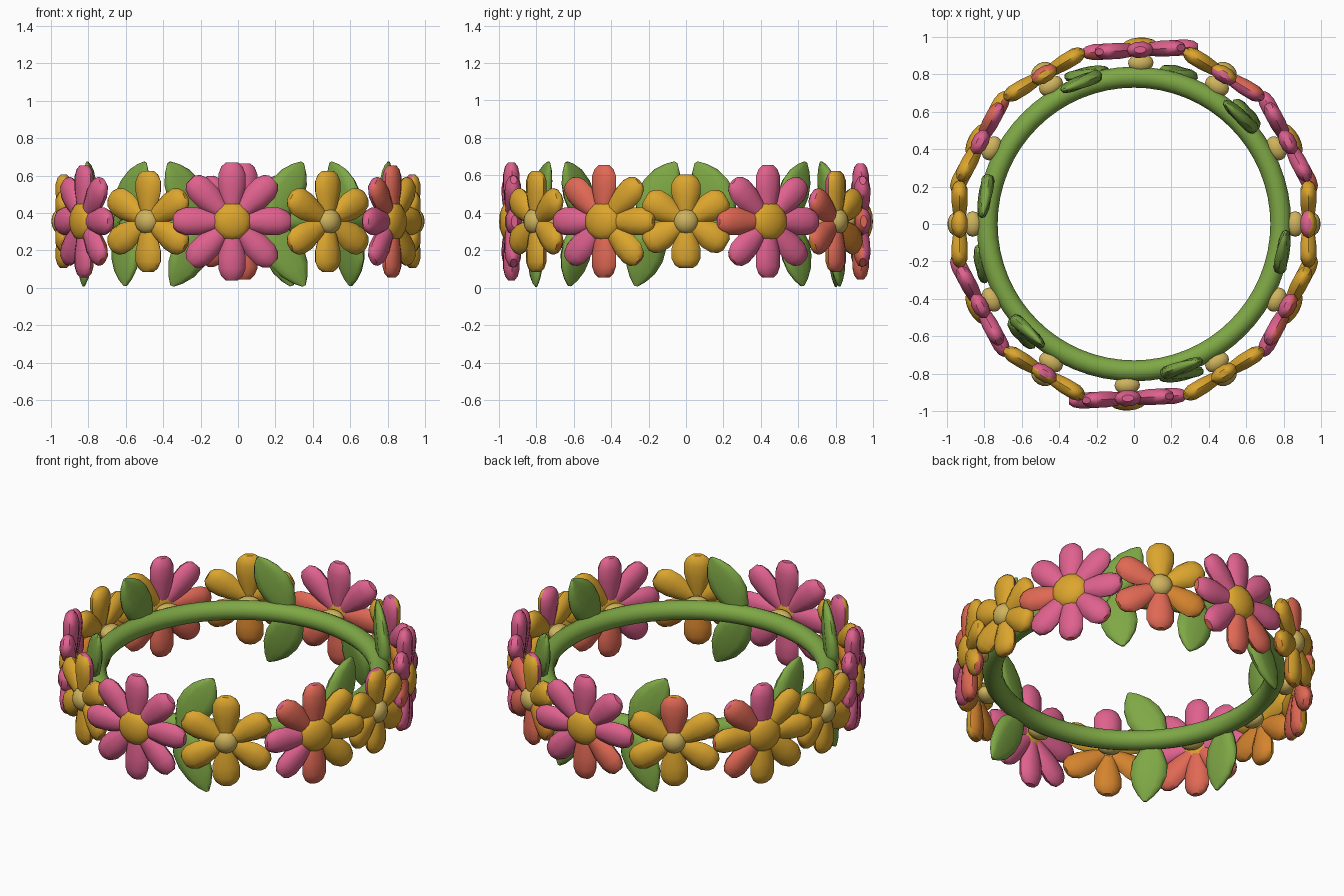
import bpy, bmesh
from math import pi, sin, cos, radians
from mathutils import Matrix, Vector

if "Cube" in bpy.data.objects:
    bpy.data.objects.remove(bpy.data.objects["Cube"], do_unlink=True)

COLOURS = {
    "leaf_green": (0.21, 0.39, 0.06),
    "petal_pink": (0.74, 0.12, 0.27),
    "petal_coral": (0.75, 0.14, 0.09),
    "petal_yellow": (0.72, 0.38, 0.027),
    "petal_orange": (0.66, 0.23, 0.027),
    "pale_yellow": (0.62, 0.45, 0.11),
}
MATS = {}
for name, rgb in COLOURS.items():
    m = bpy.data.materials.new(name)
    m.use_nodes = True
    m.diffuse_color = (*rgb, 1)
    m.node_tree.nodes["Principled BSDF"].inputs["Base Color"].default_value = (*rgb, 1)
    MATS[name] = m
SLOTS = list(COLOURS)
CODE = {"P": 1, "C": 2, "Y": 3, "O": 4}
MID_Z = 0.355


def frame(azimuth, radius, yaw=0):
    """Local x runs along the ring, y points up, z points outward."""
    a = radians(azimuth)
    basis = Matrix(((-sin(a), 0, cos(a)), (cos(a), 0, sin(a)), (0, 1, 0))).to_4x4()
    place = Matrix.Translation((radius * cos(a), radius * sin(a), MID_Z))
    return place @ basis @ Matrix.Rotation(radians(yaw), 4, "Y")


def loft(bm, stations, matrix, slot, sides=10, groove=0.0):
    """Skin elliptical sections (distance, half width, half thickness) along y."""
    rings = []
    for d, w, t in stations:
        ring = []
        for k in range(sides):
            u = 2 * pi * k / sides
            dip = groove * abs(sin(u)) ** 6
            ring.append(bm.verts.new(matrix @ Vector((w * cos(u), d, t * sin(u) * (1 - dip)))))
        rings.append(ring)
    faces = [bm.faces.new(rings[0]), bm.faces.new(rings[-1])]
    for lo, hi in zip(rings, rings[1:]):
        for k in range(sides):
            n = (k + 1) % sides
            faces.append(bm.faces.new((lo[k], lo[n], hi[n], hi[k])))
    bmesh.ops.recalc_face_normals(bm, faces=faces)
    for f in faces:
        f.material_index = slot
    return faces


def dome(bm, matrix, size, slot):
    """Squashed ball."""
    made = bmesh.ops.create_uvsphere(bm, u_segments=14, v_segments=8, radius=1,
                                     matrix=matrix @ Matrix.Diagonal((*size, 1)))
    for f in {f for v in made["verts"] for f in v.link_faces}:
        f.material_index = slot


def finish(bm, name, angle=45):
    mesh = bpy.data.meshes.new(name)
    bm.to_mesh(mesh)
    bm.free()
    for s in SLOTS:
        mesh.materials.append(MATS[s])
    ob = bpy.data.objects.new(name, mesh)
    bpy.context.collection.objects.link(ob)
    bpy.ops.object.select_all(action="DESELECT")
    ob.select_set(True)
    bpy.context.view_layer.objects.active = ob
    bpy.ops.object.shade_smooth_by_angle(angle=radians(angle))


# Round band
bpy.ops.mesh.primitive_torus_add(major_segments=64, minor_segments=14, major_radius=0.785,
                                 minor_radius=0.056, location=(0, 0, MID_Z))
band = bpy.context.object
band.name = "band"
band.data.materials.append(MATS["leaf_green"])
bpy.ops.object.shade_smooth_by_angle(angle=radians(60))

# Petal outline: share of flower radius, half width and half thickness
PETAL = [(0.1, 0.5, 0.65), (0.32, 0.74, 0.85), (0.58, 1, 1),
         (0.8, 1, 1), (0.93, 0.78, 0.78), (1, 0.45, 0.4)]

# Flowers: azimuth, radius, front and back petal colours clockwise from the top
FLOWERS = [
    (-92, 0.315, "PPPPPPPP", "PPPPPPPP"), (-59, 0.27, "YYYYYY", "YYOOOY"),
    (-28, 0.3, "CYYYCPPC", "PYYCCPPP"), (0, 0.25, "YYYYYY", "PYYOYY"),
    (28, 0.3, "PPPPPPCP", "PPPCCCPP"), (59, 0.27, "YYOCCC", "PYOOOP"),
    (88, 0.31, "PPPCCPPP", "PPCCCCCP"), (121, 0.27, "CYYYYY", "YYOOOY"),
    (152, 0.3, "PYYYYCYC", "PYYCCCCP"), (180, 0.25, "YYYYYY", "YYOOOY"),
    (208, 0.3, "PPPPPPPP", "PPPCCCPP"), (239, 0.27, "YYYYYY", "PYOOOY"),
]
for i, (az, radius, fronts, backs) in enumerate(FLOWERS):
    big = len(fronts) == 8
    place = frame(az, 0.932, 5 if abs(az) > 85 and abs(az) < 95 else 0)
    outward = place.to_3x3() @ Vector((0, 0, 1))
    bm = bmesh.new()
    half = 0.073 if big else 0.077
    shape = [(d * radius, w * half, t * 0.045) for d, w, t in PETAL]
    for k, (front, back) in enumerate(zip(fronts, backs)):
        turn = place @ Matrix.Rotation(-2 * pi * k / len(fronts), 4, "Z")
        for f in loft(bm, shape, turn, CODE[front]):
            if f.normal.dot(outward) < 0.25:
                f.material_index = CODE[back]
    # Flower centre
    core = 0.105 if big else 0.068
    dome(bm, place @ Matrix.Translation((0, 0, 0.014)), (core, core, 0.052),
         3 if big else 5)
    # Short stub joining flower and band
    dome(bm, place @ Matrix.Translation((0, 0, -0.07)), (0.07, 0.045, 0.05), 5)
    finish(bm, "flower_%02d" % (i + 1))

# Leaves swept along the band
LEAF = [(0, 0.3, 0.8), (0.15, 0.66, 1), (0.35, 0.98, 1), (0.55, 1, 0.95),
        (0.75, 0.8, 0.75), (0.9, 0.45, 0.5), (1, 0.1, 0.18)]


def leaf(name, azimuth, tip):
    start = Vector((-0.6 * tip[0], 0, 0))
    run = Vector(tip) - start
    along = run.normalized()
    across = along.cross(Vector((0, 0, 1))).normalized()
    axes = Matrix((across, along, across.cross(along))).transposed().to_4x4()
    matrix = frame(azimuth, 0.815) @ Matrix.Translation(start) @ axes
    bm = bmesh.new()
    loft(bm, [(d * run.length, w * 0.102, t * 0.046) for d, w, t in LEAF],
         matrix, 0, sides=12, groove=0.3)
    finish(bm, name, 60)


for i, az in enumerate((-73, -12, 44, 109, 168, 224)):
    leaf("upper_leaf_%d" % (i + 1), az, (0.115, 0.315, -0.015))
LOWER = [(-74, 0.12), (44, 0.03), (74, -0.05), (106, 0.12), (-136, 0.03), (-166, 0.06)]
for i, (az, sweep) in enumerate(LOWER):
    leaf("lower_leaf_%d" % (i + 1), az, (sweep, -0.345, 0.05))
